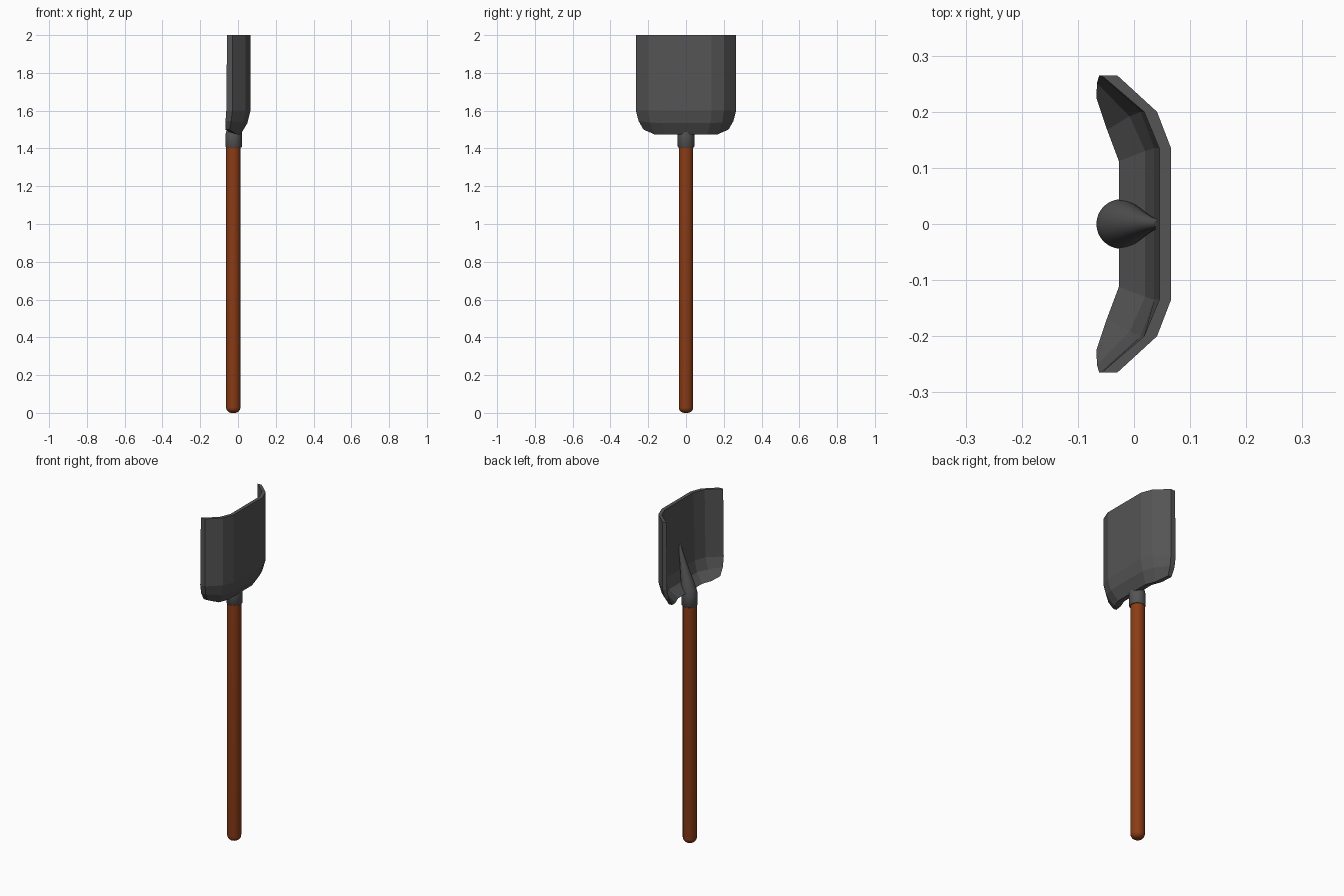
import bpy, bmesh, math

if "Cube" in bpy.data.objects:
    bpy.data.objects.remove(bpy.data.objects["Cube"])

def material(name, rgb):
    m = bpy.data.materials.new(name)
    m.diffuse_color = (*rgb, 1)
    m.use_nodes = True
    m.node_tree.nodes["Principled BSDF"].inputs["Base Color"].default_value = m.diffuse_color
    return m

wood = material("wood", (0.26, 0.045, 0.008))
steel = material("steel", (0.09, 0.09, 0.09))

def finish(name, bm, mat, smooth):
    bmesh.ops.recalc_face_normals(bm, faces=bm.faces)
    me = bpy.data.meshes.new(name)
    bm.to_mesh(me)
    bm.free()
    ob = bpy.data.objects.new(name, me)
    bpy.context.collection.objects.link(ob)
    me.materials.append(mat)
    if smooth:
        bpy.ops.object.select_all(action='DESELECT')
        bpy.context.view_layer.objects.active = ob
        ob.select_set(True)
        bpy.ops.object.shade_smooth_by_angle(angle=math.radians(40))
    return ob

def loft(name, rings, mat, n=32):
    """Closed tube through horizontal circles given as (z, centre x, radius)."""
    bm = bmesh.new()
    loops = [[bm.verts.new((cx + r * math.cos(2 * math.pi * i / n),
                            r * math.sin(2 * math.pi * i / n), z))
              for i in range(n)] for z, cx, r in rings]
    for a, b in zip(loops, loops[1:]):
        for i in range(n):
            j = (i + 1) % n
            bm.faces.new((a[i], a[j], b[j], b[i]))
    bm.faces.new(loops[0])
    bm.faces.new(loops[-1])
    return finish(name, bm, mat, True)

# Wooden handle with a rounded butt
cx, R, b = -0.025, 0.038, 0.03
butt = [(b - b * math.cos(t), cx, R - b + b * math.sin(t))
        for t in [math.pi / 2 * k / 6 for k in range(7)]]
loft("handle", butt + [(1.43, cx, R)], wood)

# Collar that runs up into a tapering spine on the hollow side of the blade
loft("socket", [(1.405, -0.023, 0.040), (1.41, -0.023, 0.044), (1.47, -0.023, 0.044),
                (1.50, -0.019, 0.041), (1.56, -0.004, 0.032), (1.63, 0.014, 0.021),
                (1.69, 0.029, 0.013), (1.75, 0.044, 0.007)], steel)

# Blade: half grids of (x, y, z) for the outer and hollow sides, mirrored in y
outer = [[(0.066, 0.135, 2.0), (0.041, 0.20, 2.0), (-0.030, 0.265, 2.0)],
         [(0.066, 0.135, 1.60), (0.041, 0.20, 1.60), (-0.030, 0.265, 1.60)],
         [(0.050, 0.130, 1.535), (0.026, 0.192, 1.537), (-0.036, 0.251, 1.545)],
         [(0.014, 0.112, 1.475), (-0.008, 0.168, 1.475), (-0.045, 0.225, 1.50)]]
inner_x = [[0.045, 0.018, -0.058],
           [0.036, 0.012, -0.062],
           [0.020, -0.008, -0.066],
           [-0.027, -0.048, -0.067]]
inner = [[(x, p[1], p[2] + (0.012 if k == 3 and i < 2 else 0))
          for i, (x, p) in enumerate(zip(xs, row))]
         for k, (xs, row) in enumerate(zip(inner_x, outer))]

bm = bmesh.new()

def grid(half):
    return [[bm.verts.new((x, -y, z)) for x, y, z in reversed(row)] +
            [bm.verts.new(p) for p in row] for row in half]

def border(g):
    return (g[0] + [r[-1] for r in g[1:-1]] + g[-1][::-1] +
            [r[0] for r in g[-2:0:-1]])

sides = [grid(outer), grid(inner)]
for g in sides:
    for r, s in zip(g, g[1:]):
        for i in range(5):
            bm.faces.new((r[i], r[i + 1], s[i + 1], s[i]))
o, n = border(sides[0]), border(sides[1])
for i in range(len(o)):
    j = (i + 1) % len(o)
    bm.faces.new((o[i], o[j], n[j], n[i]))
finish("blade", bm, steel, False)
